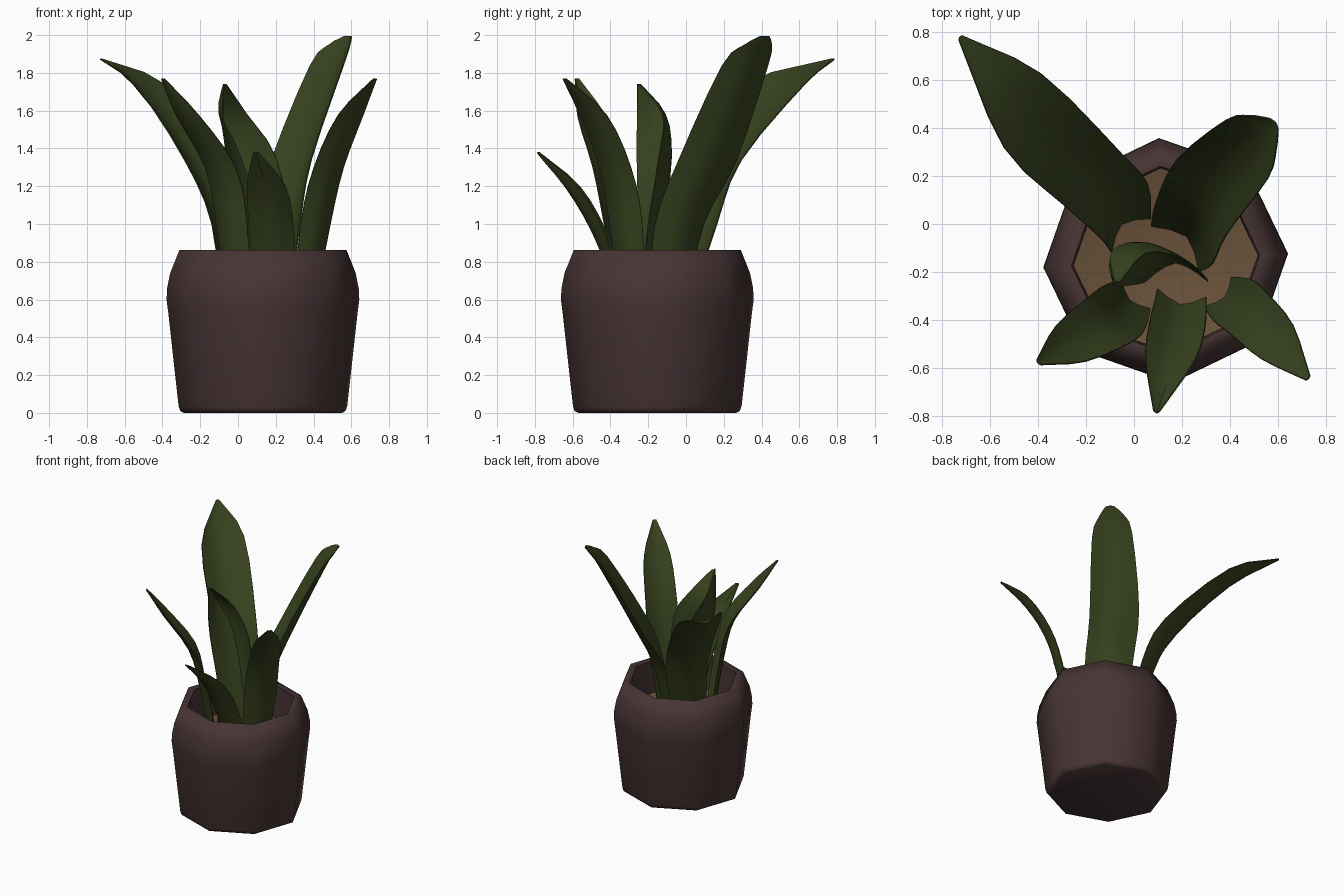
import bpy, bmesh, math
from mathutils import Vector

cube = bpy.data.objects.get("Cube")
if cube:
    bpy.data.objects.remove(cube, do_unlink=True)


def material(name, colour):
    mat = bpy.data.materials.new(name)
    mat.use_nodes = True
    mat.diffuse_color = (*colour, 1)
    mat.node_tree.nodes["Principled BSDF"].inputs["Base Color"].default_value = (*colour, 1)
    return mat


leaf_green = material("leaf green", (0.038, 0.054, 0.013))
pot_brown = material("pot brown", (0.065, 0.035, 0.035))
soil_brown = material("soil brown", (0.142, 0.084, 0.041))


def finish(bm, name, mat, angle):
    """Turn a bmesh into a shaded, coloured object."""
    bmesh.ops.recalc_face_normals(bm, faces=bm.faces)
    mesh = bpy.data.meshes.new(name)
    bm.to_mesh(mesh)
    bm.free()
    obj = bpy.data.objects.new(name, mesh)
    bpy.context.collection.objects.link(obj)
    mesh.materials.append(mat)
    bpy.ops.object.select_all(action="DESELECT")
    obj.select_set(True)
    bpy.context.view_layer.objects.active = obj
    bpy.ops.object.shade_smooth_by_angle(angle=math.radians(angle))
    return obj


# Pot and soil share one eight-sided plan
CENTRE = Vector((0.132, -0.152, 0))
SIDES, TURN = 8, math.radians(3.2)


def ring(bm, radius, z):
    verts = []
    for i in range(SIDES):
        a = TURN + i * math.tau / SIDES
        verts.append(bm.verts.new(CENTRE + Vector((radius * math.cos(a), radius * math.sin(a), z))))
    return verts


def lathe(name, profile, mat, angle):
    bm = bmesh.new()
    rings = [ring(bm, r, z) for r, z in profile]
    for low, high in zip(rings, rings[1:]):
        for i in range(SIDES):
            j = (i + 1) % SIDES
            bm.faces.new((low[i], low[j], high[j], high[i]))
    bm.faces.new(rings[0][::-1])
    bm.faces.new(rings[-1])
    return finish(bm, name, mat, angle)


lathe("pot", [(0.42, 0), (0.438, 0.01), (0.447, 0.035), (0.502, 0.53), (0.511, 0.6),
              (0.508, 0.66), (0.492, 0.74), (0.443, 0.862), (0.393, 0.858), (0.385, 0.52)],
      pot_brown, 75)
lathe("soil", [(0.384, 0.53), (0.386, 0.61), (0.18, 0.56)], soil_brown, 50)


def spline(a, b, c, d, t):
    """Catmull-Rom point between b and c."""
    return 0.5 * (2 * b + (c - a) * t + (2 * a - 5 * b + 4 * c - d) * t * t
                  + (3 * b - a - 3 * c + d) * t ** 3)


def leaf(name, rows, tip, cup=(0.24, 0.24), tip_width=0.012, steps=3, across=4):
    """Rows give left x, left y, right x, right y and height; cup is the outward
    bulge against the width, at the base and at the tip."""
    pairs = [(Vector((lx, ly, z)), Vector((rx, ry, z))) for lx, ly, rx, ry, z in rows]
    side = (pairs[-1][1] - pairs[-1][0]).normalized() * tip_width
    pairs.append((Vector(tip) - side, Vector(tip) + side))

    # Smooth both margins
    edges = []
    for k in range(2):
        pts = [p[k] for p in pairs]
        pts = [2 * pts[0] - pts[1]] + pts + [2 * pts[-1] - pts[-2]]
        line = [spline(*pts[i:i + 4], s / steps) for i in range(len(pts) - 3) for s in range(steps)]
        edges.append(line + [pts[-2]])

    # Blade surface between the margins
    bm = bmesh.new()
    grid = []
    for k, (left, right) in enumerate(zip(*edges)):
        span = right - left
        bulge = cup[0] + (cup[1] - cup[0]) * k / (len(edges[0]) - 1)
        outward = Vector((-span.y, span.x, 0)) * bulge
        row = []
        for i in range(across + 1):
            t = i / across
            row.append(bm.verts.new(left + span * t + outward * (1 - abs(2 * t - 1) ** 1.5)))
        grid.append(row)
    for low, high in zip(grid, grid[1:]):
        for i in range(across):
            bm.faces.new((low[i], low[i + 1], high[i + 1], high[i]))
    bmesh.ops.recalc_face_normals(bm, faces=bm.faces)
    bmesh.ops.solidify(bm, geom=bm.faces[:], thickness=0.006)
    return finish(bm, name, leaf_green, 45)


# Leaves
leaf("back_right_leaf",
     [(-0.09, -0.12, 0.07, 0.02, 0.56), (-0.135, -0.06, 0.06, 0.16, 1.0),
      (-0.28, 0.07, -0.05, 0.29, 1.34), (-0.54, 0.32, -0.385, 0.625, 1.74)],
     (-0.722, 0.775, 1.875), cup=(0.28, 0.24))
leaf("back_left_leaf",
     [(0.07, -0.01, 0.27, -0.2, 0.56), (0.09, 0.09, 0.325, -0.165, 1.0),
      (0.175, 0.265, 0.385, -0.04, 1.34), (0.38, 0.43, 0.555, 0.19, 1.84),
      (0.48, 0.45, 0.59, 0.31, 1.95)],
     (0.58, 0.415, 1.995), cup=(0.26, 0.18), tip_width=0.03)
leaf("centre_leaf",
     [(0.04, -0.24, 0.31, -0.235, 0.56), (0.0, -0.25, 0.28, -0.2, 0.98),
      (-0.065, -0.26, 0.2, -0.14, 1.36), (-0.083, -0.26, 0.05, -0.12, 1.58)],
     (-0.068, -0.25, 1.74), cup=(0.3, 0.65), across=6)
leaf("front_right_leaf",
     [(0.07, -0.35, -0.05, -0.23, 0.56), (0.05, -0.43, -0.11, -0.25, 1.0),
      (-0.01, -0.49, -0.17, -0.29, 1.3), (-0.2, -0.57, -0.32, -0.42, 1.57)],
     (-0.395, -0.575, 1.77), cup=(0.22, 0.18))
leaf("front_leaf",
     [(0.3, -0.3, 0.1, -0.27, 0.56), (0.295, -0.425, 0.065, -0.415, 0.95),
      (0.25, -0.57, 0.05, -0.56, 1.2)],
     (0.095, -0.775, 1.38), cup=(0.24, 0.42))
leaf("front_left_leaf",
     [(0.4, -0.22, 0.29, -0.34, 0.56), (0.485, -0.23, 0.33, -0.4, 1.0),
      (0.555, -0.29, 0.4, -0.455, 1.3), (0.66, -0.42, 0.53, -0.56, 1.58)],
     (0.723, -0.64, 1.77), cup=(0.22, 0.18))
